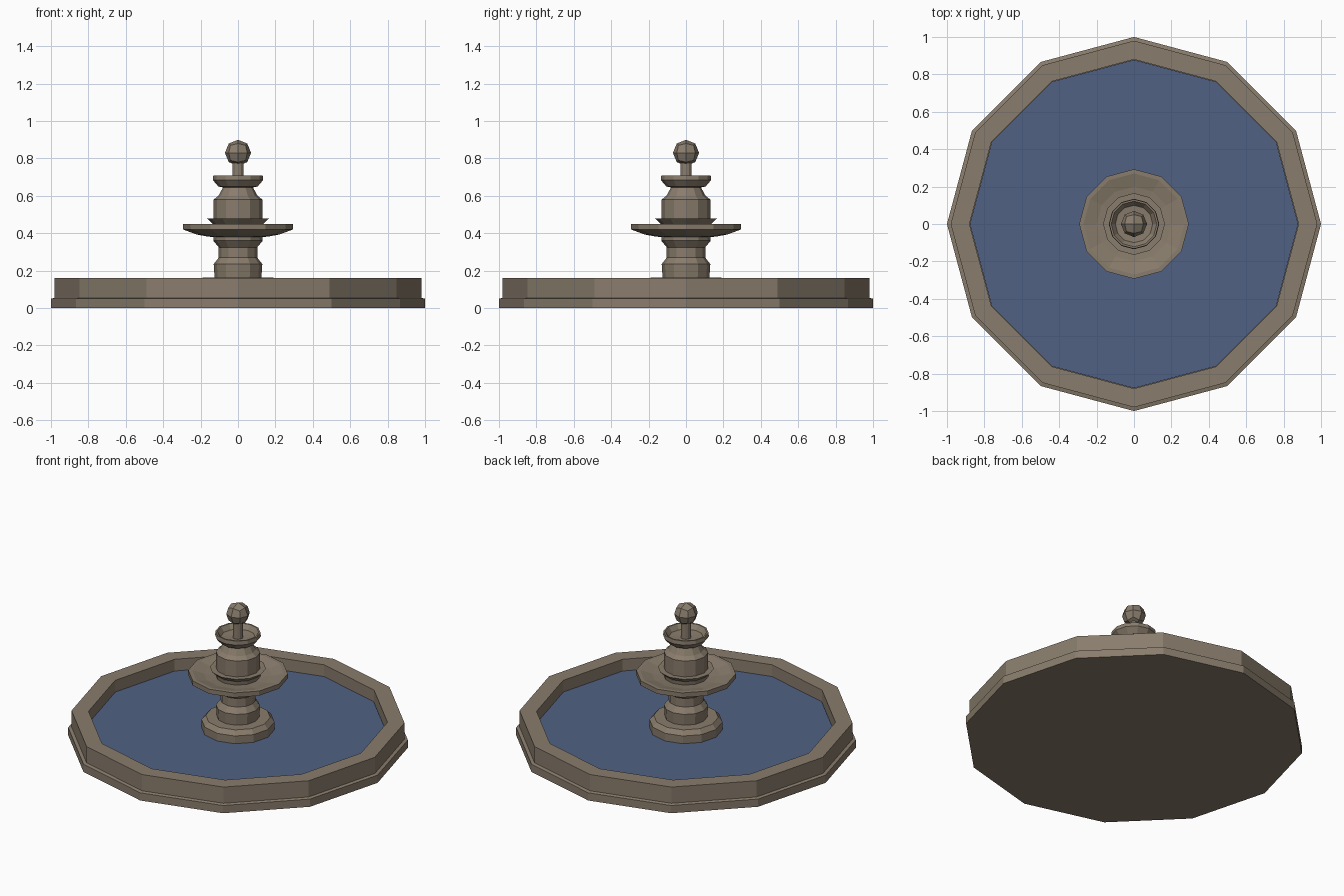
import bpy, bmesh, math

cube = bpy.data.objects.get("Cube")
if cube:
    bpy.data.objects.remove(cube, do_unlink=True)

SIDES = 12


def make_material(name, rgb):
    mat = bpy.data.materials.new(name)
    mat.use_nodes = True
    mat.diffuse_color = (*rgb, 1)
    mat.node_tree.nodes["Principled BSDF"].inputs["Base Color"].default_value = (*rgb, 1)
    return mat


stone = make_material("warm stone", (0.25, 0.203, 0.15))
blue = make_material("water blue", (0.08, 0.12, 0.23))


def finish(name, bm, mat):
    bmesh.ops.recalc_face_normals(bm, faces=bm.faces)
    mesh = bpy.data.meshes.new(name)
    bm.to_mesh(mesh)
    bm.free()
    mesh.materials.append(mat)
    obj = bpy.data.objects.new(name, mesh)
    bpy.context.collection.objects.link(obj)
    return obj


def lathe(name, profile, mat):
    """Turn a (radius, height) profile around z and cap both ends."""
    bm = bmesh.new()
    rings = []
    for r, z in profile:
        rings.append([bm.verts.new((r * math.cos(a), r * math.sin(a), z))
                      for a in (math.tau * i / SIDES for i in range(SIDES))])
    for low, high in zip(rings, rings[1:]):
        for i in range(SIDES):
            j = (i + 1) % SIDES
            bm.faces.new((low[i], low[j], high[j], high[i]))
    bm.faces.new(rings[0][::-1])
    bm.faces.new(rings[-1])
    return finish(name, bm, mat)


# Pool wall with a stepped foot and closed floor
lathe("basin", [(1, 0), (1, 0.05), (0.98, 0.055), (0.98, 0.16),
                (0.88, 0.16), (0.88, 0.05)], stone)

# Water surface
lathe("water", [(0.878, 0.06), (0.878, 0.085)], blue)

# Pedestal: plinth, bulged foot, neck and flared head
lathe("pedestal", [(0.215, 0.07), (0.215, 0.135), (0.19, 0.163), (0.125, 0.163),
                   (0.13, 0.235), (0.103, 0.27), (0.103, 0.325),
                   (0.132, 0.36), (0.132, 0.39)], stone)

# Wide lower bowl, hollow on top
lathe("lower_bowl", [(0.13, 0.38), (0.16, 0.382), (0.22, 0.393), (0.293, 0.42),
                     (0.293, 0.45), (0.27, 0.45), (0.2, 0.433), (0.13, 0.425)], stone)

# Upper column with flared collar and sloped shoulder
lathe("upper_column", [(0.13, 0.42), (0.135, 0.45), (0.165, 0.478), (0.13, 0.478),
                       (0.13, 0.58), (0.105, 0.6), (0.08, 0.645),
                       (0.08, 0.66)], stone)

# Small top bowl, hollow on top
lathe("upper_bowl", [(0.08, 0.645), (0.105, 0.65), (0.135, 0.685), (0.132, 0.71),
                     (0.122, 0.71), (0.1, 0.68), (0.03, 0.675)], stone)

# Stem under the finial
lathe("stem", [(0.03, 0.67), (0.03, 0.79)], stone)

# Finial ball: a once-subdivided cube pushed out to a sphere
bm = bmesh.new()
bmesh.ops.create_cube(bm, size=2)
bmesh.ops.subdivide_edges(bm, edges=bm.edges[:], cuts=1, use_grid_fill=True)
for v in bm.verts:
    v.co = v.co.normalized() * 0.07
ball = finish("finial_ball", bm, stone)
ball.location.z = 0.83
